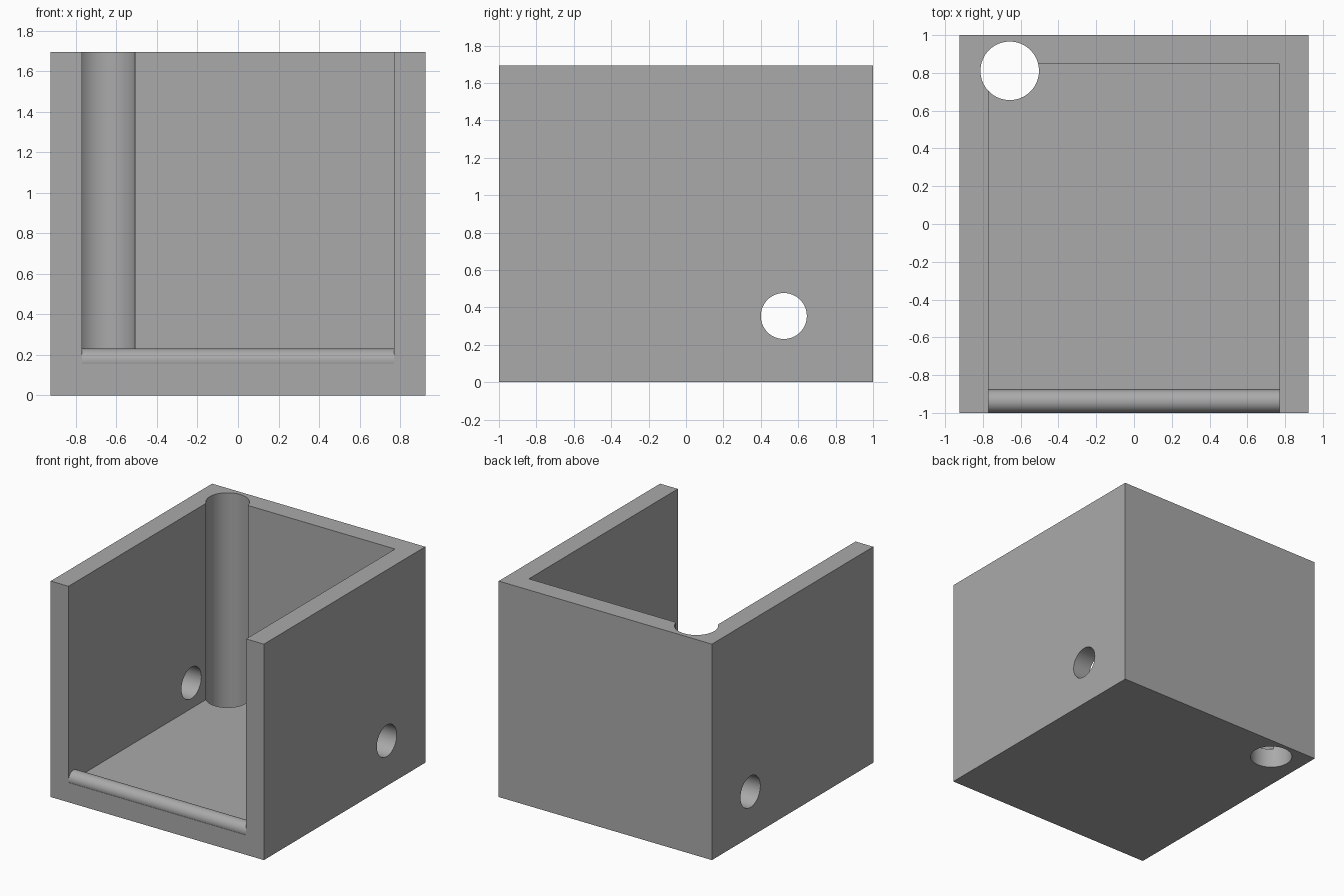
import bpy, bmesh
from math import sin, cos, radians
from mathutils import Matrix, Vector

cube = bpy.data.objects.get("Cube")
if cube:
    bpy.data.objects.remove(cube, do_unlink=True)

WIDTH, DEPTH, HEIGHT = 1.85, 2.0, 1.694
WALL = 0.154
INNER = WIDTH / 2 - WALL

# Single grey colour
grey = bpy.data.materials.new("plain_grey")
grey.use_nodes = True
GREY = (0.4, 0.4, 0.4, 1)
grey.diffuse_color = GREY
grey.node_tree.nodes["Principled BSDF"].inputs["Base Color"].default_value = GREY


def make_object(name, bm):
    bmesh.ops.recalc_face_normals(bm, faces=bm.faces)
    mesh = bpy.data.meshes.new(name)
    bm.to_mesh(mesh)
    bm.free()
    mesh.materials.append(grey)
    obj = bpy.data.objects.new(name, mesh)
    bpy.context.collection.objects.link(obj)
    return obj


def cylinder(name, centre, radius, length, turn=Matrix()):
    bm = bmesh.new()
    bmesh.ops.create_cone(bm, cap_ends=True, segments=64, radius1=radius,
                          radius2=radius, depth=length,
                          matrix=Matrix.Translation(centre) @ turn)
    return make_object(name, bm)


# Solid block
bm = bmesh.new()
bmesh.ops.create_cube(bm, size=1, matrix=Matrix.Translation((0, 0, HEIGHT / 2))
                      @ Matrix.Diagonal((WIDTH, DEPTH, HEIGHT, 1)))
box = make_object("open_box", bm)

# Cavity cutter: side profile that leaves a rounded lip along the front of the floor
LIP = 0.0615
lip_y, lip_z = -DEPTH / 2 + LIP, WALL + 0.0155
arc = [radians(194.6 - 209.2 * i / 32) for i in range(33)]
profile = [(-1.2, 2), (-1.2, WALL)]
profile += [(lip_y + LIP * cos(a), lip_z + LIP * sin(a)) for a in arc]
profile += [(DEPTH / 2 - WALL, WALL), (DEPTH / 2 - WALL, 2)]
bm = bmesh.new()
face = bm.faces.new([bm.verts.new((-INNER, y, z)) for y, z in profile])
side = bmesh.ops.extrude_face_region(bm, geom=[face])
moved = [v for v in side["geom"] if isinstance(v, bmesh.types.BMVert)]
bmesh.ops.translate(bm, verts=moved, vec=(2 * INNER, 0, 0))
cavity = make_object("cavity_cutter", bm)

# Vertical corner bore and cross hole through both side walls
bore = cylinder("corner_bore_cutter", Vector((-0.658, 0.811, 1)), 0.155, 4)
cross = cylinder("side_hole_cutter", Vector((0, 0.523, 0.354)), 0.123, 3,
                 Matrix.Rotation(radians(90), 4, 'Y'))

bpy.ops.object.select_all(action='DESELECT')
bpy.context.view_layer.objects.active = box
box.select_set(True)
for cutter in (cavity, bore, cross):
    cutter.hide_render = True
    cut = box.modifiers.new(cutter.name, 'BOOLEAN')
    cut.operation, cut.solver, cut.object = 'DIFFERENCE', 'EXACT', cutter
    bpy.ops.object.modifier_apply(modifier=cut.name)
    bpy.data.objects.remove(cutter, do_unlink=True)

bpy.ops.object.shade_smooth_by_angle(angle=radians(12))
